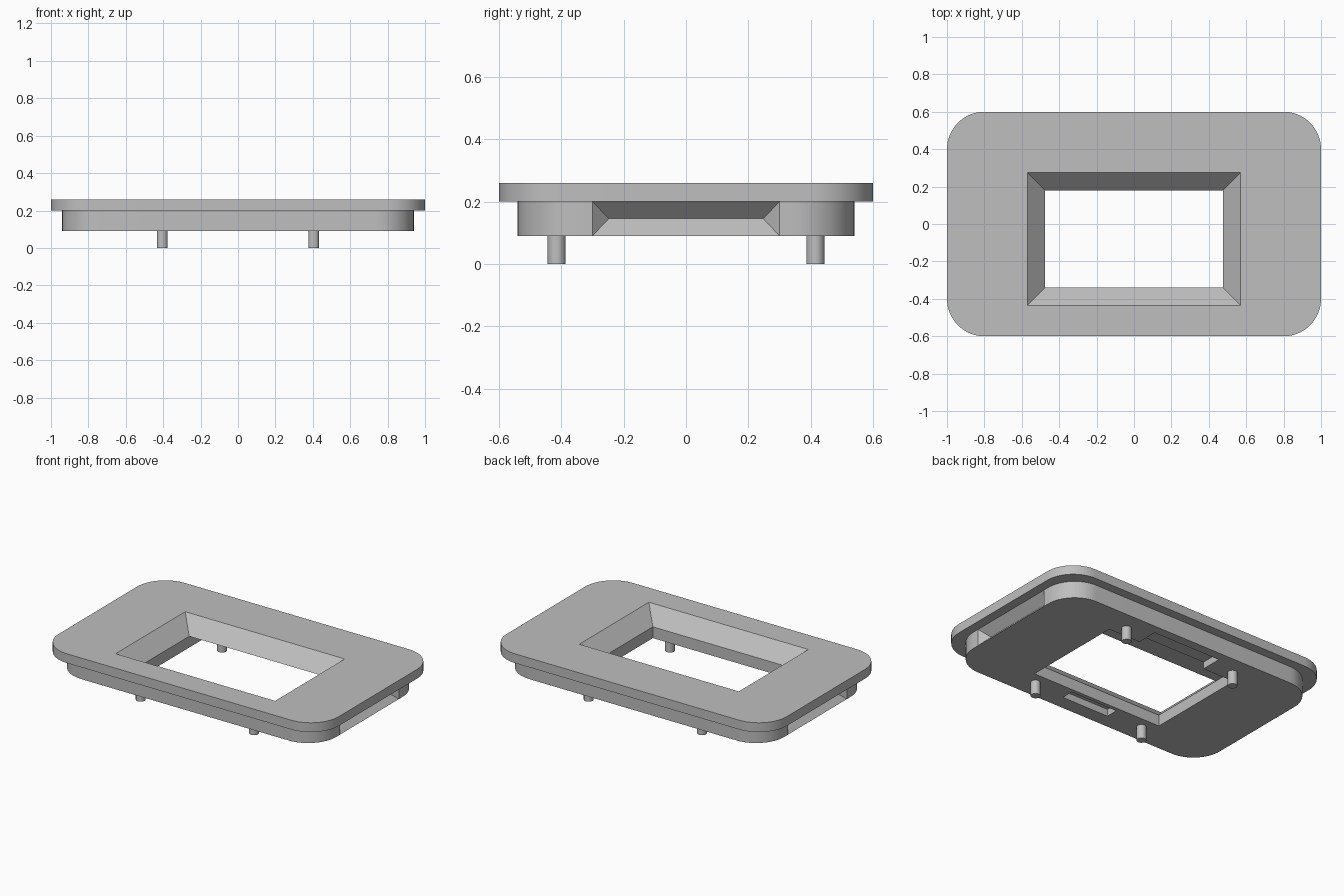
import bpy, bmesh, math

cube = bpy.data.objects.get("Cube")
if cube:
    bpy.data.objects.remove(cube, do_unlink=True)

grey = bpy.data.materials.new("plain_grey")
grey.use_nodes = True
colour = (0.52, 0.52, 0.52, 1)
grey.diffuse_color = colour
next(n for n in grey.node_tree.nodes
     if n.type == 'BSDF_PRINCIPLED').inputs["Base Color"].default_value = colour


def solid(name, points):
    """Convex solid around a set of points."""
    bm = bmesh.new()
    for p in points:
        bm.verts.new(p)
    bmesh.ops.convex_hull(bm, input=bm.verts[:])
    bmesh.ops.dissolve_limit(bm, angle_limit=0.01, verts=bm.verts[:], edges=bm.edges[:])
    bmesh.ops.recalc_face_normals(bm, faces=bm.faces[:])
    mesh = bpy.data.meshes.new(name)
    bm.to_mesh(mesh)
    bm.free()
    mesh.materials.append(grey)
    obj = bpy.data.objects.new(name, mesh)
    bpy.context.collection.objects.link(obj)
    return obj


def rect(x, y0, y1, z):
    return [(sx * x, y, z) for sx in (-1, 1) for y in (y0, y1)]


def block(name, x, y0, y1, z0, z1):
    return solid(name, rect(x, y0, y1, z0) + rect(x, y0, y1, z1))


def rounded_slab(name, x, y, radius, z0, z1, steps=16):
    pts = []
    for sx in (-1, 1):
        for sy in (-1, 1):
            for i in range(steps + 1):
                a = math.pi / 2 * i / steps
                px = sx * (x - radius + radius * math.cos(a))
                py = sy * (y - radius + radius * math.sin(a))
                pts += [(px, py, z0), (px, py, z1)]
    return solid(name, pts)


def combine(obj, other, operation):
    """Apply a boolean and remove the helper solid."""
    mod = obj.modifiers.new(operation, 'BOOLEAN')
    mod.operation, mod.object, mod.solver = operation, other, 'EXACT'
    graph = bpy.context.evaluated_depsgraph_get()
    mesh = bpy.data.meshes.new_from_object(obj.evaluated_get(graph))
    obj.modifiers.clear()
    obj.data = mesh
    bpy.data.objects.remove(other, do_unlink=True)


# Lower body, with a V-shaped finger groove in each end
BOTTOM, LEDGE, TOP = 0.09, 0.163, 0.26
frame = rounded_slab("bezel_frame", 0.94, 0.54, 0.2, BOTTOM, 0.23)
for side in (-1, 1):
    pts = []
    for depth in (-0.02, 0.055):
        half_y, half_z = 0.30 - depth * 0.95, 0.055 - depth
        pts += [(side * (0.94 - depth), sy * half_y, 0.145 + sz * half_z)
                for sy in (-1, 1) for sz in (-1, 1)]
    combine(frame, solid("groove_cutter", pts), 'DIFFERENCE')

# Wider top plate
combine(frame, rounded_slab("top_plate", 1.0, 0.6, 0.2, 0.2, TOP), 'UNION')

# Window tapering down to a ledge, overshooting at both ends
def window_rect(z):
    grow = (z - LEDGE) * 0.095 / (TOP - LEDGE)
    return rect(0.475 + grow, -0.34 - grow, 0.18 + grow, z)

combine(frame, solid("window_cutter", window_rect(LEDGE) + window_rect(TOP + 0.04)), 'DIFFERENCE')

# Panel pocket and two shallow slots underneath
combine(frame, block("pocket_cutter", 0.475, -0.34, 0.34, 0.05, LEDGE), 'DIFFERENCE')
combine(frame, block("back_slot_cutter", 0.245, 0.3, 0.48, 0.05, 0.135), 'DIFFERENCE')
combine(frame, block("front_slot_cutter", 0.17, -0.445, -0.365, 0.05, 0.135), 'DIFFERENCE')

# Four mounting pegs
parts = [frame]
for sx, side in ((-1, "right"), (1, "left")):
    for sy, end in ((-1, "front"), (1, "back")):
        ring = [(0.405 * sx + 0.029 * math.cos(a), 0.415 * sy + 0.029 * math.sin(a), z)
                for a in (math.tau * i / 24 for i in range(24)) for z in (0, 0.095)]
        parts.append(solid(f"{end}_{side}_peg", ring))

# Smooth the curved walls, keep the edges crisp
bpy.ops.object.select_all(action='DESELECT')
for part in parts:
    part.select_set(True)
bpy.context.view_layer.objects.active = frame
bpy.ops.object.shade_smooth_by_angle(angle=math.radians(25))
